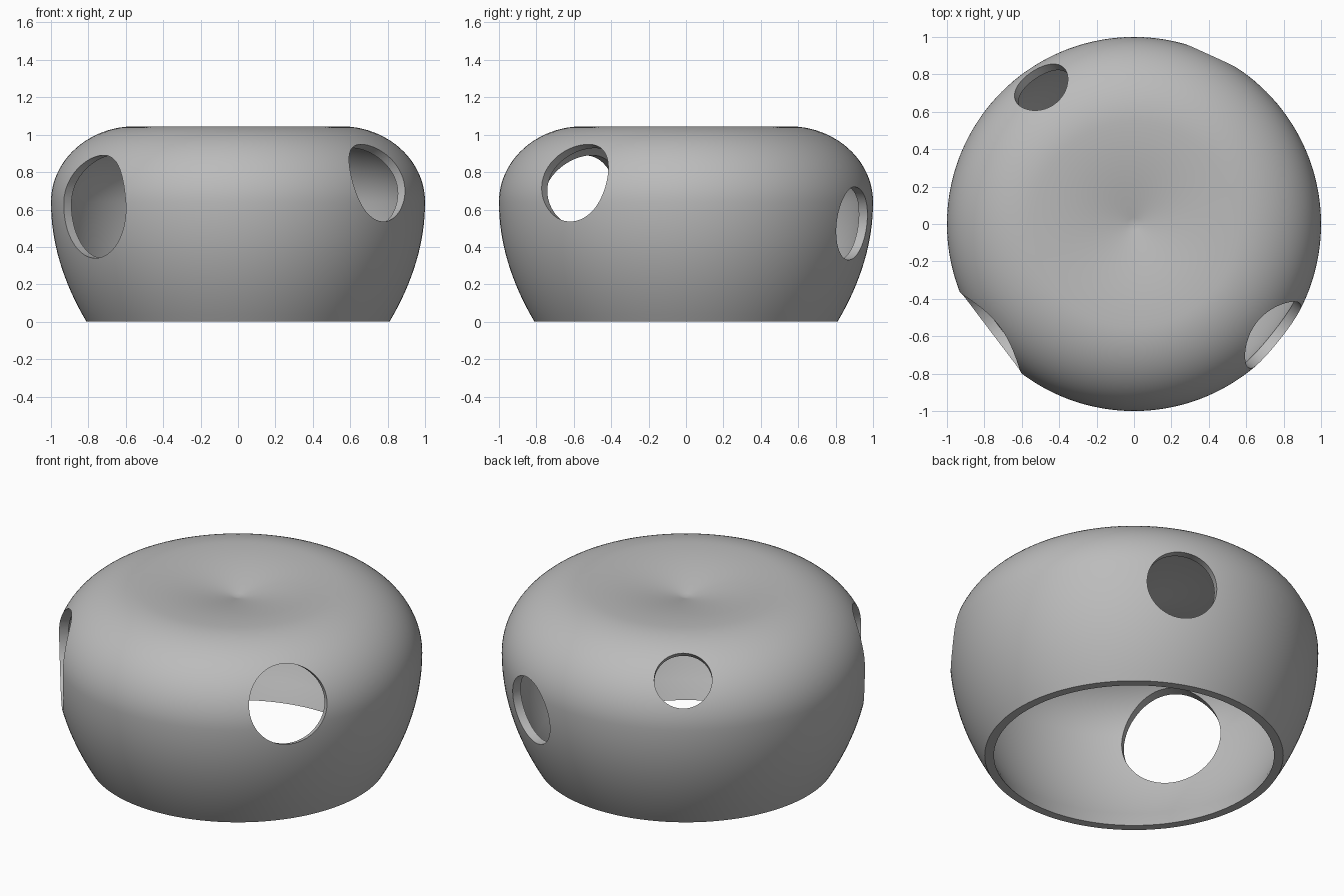
import bpy, bmesh
from math import sin, cos, pi, radians
from mathutils import Vector

cube = bpy.data.objects.get("Cube")
if cube:
    bpy.data.objects.remove(cube, do_unlink=True)

WALL = 0.05      # shell thickness
BELLY = 0.64     # height of the widest ring
TOP = 1.045      # height of the top rim
FLAT = 0.55      # radius of the top rim
DIMPLE = 0.97    # height of the dimple centre
SEGMENTS = 144

grey = bpy.data.materials.new("plain grey")
grey.use_nodes = True
colour = (0.5, 0.5, 0.5, 1)
grey.diffuse_color = colour
grey.node_tree.nodes["Principled BSDF"].inputs["Base Color"].default_value = colour


def outer_profile():
    """Points (radius, height) from the open base up to the dimple centre."""
    pts = []
    for i in range(16):                      # tapering lower wall
        t = i / 16
        pts.append(Vector((1 - 0.19 * (1 - t) ** 2, BELLY * t)))
    for i in range(24):                      # rounded shoulder
        a = i / 24 * pi / 2
        pts.append(Vector((FLAT + (1 - FLAT) * cos(a), BELLY + (TOP - BELLY) * sin(a))))
    for i in range(17):                      # dished top
        t = 1 - i / 16
        pts.append(Vector((FLAT * t, DIMPLE + (TOP - DIMPLE) * sin(t * pi / 2))))
    return pts


def inset(pts, d):
    """Offset the profile inwards, keeping its ends on the base and the axis."""
    out = []
    for i, p in enumerate(pts):
        tangent = (pts[min(i + 1, len(pts) - 1)] - pts[max(i - 1, 0)]).normalized()
        out.append(p + Vector((-tangent.y, tangent.x)) * d)
    out[0] = Vector((pts[0].x - d, 0))
    out[-1] = Vector((0, pts[-1].y - d))
    return out


def new_object(name, bm):
    mesh = bpy.data.meshes.new(name)
    bm.to_mesh(mesh)
    bm.free()
    mesh.materials.append(grey)
    obj = bpy.data.objects.new(name, mesh)
    bpy.context.collection.objects.link(obj)
    return obj


# Hollow lathed shell, open underneath
outer = outer_profile()
loop = list(reversed(inset(outer, WALL))) + outer
bm = bmesh.new()
verts = [bm.verts.new((p.x, 0, p.y)) for p in loop]
edges = [bm.edges.new(pair) for pair in zip(verts, verts[1:])]
bmesh.ops.spin(bm, geom=verts + edges, axis=(0, 0, 1), cent=(0, 0, 0),
               angle=2 * pi, steps=SEGMENTS, use_merge=True)
bmesh.ops.remove_doubles(bm, verts=bm.verts, dist=0.0001)
bmesh.ops.recalc_face_normals(bm, faces=bm.faces)
shell = new_object("hollow_shell", bm)

# Round openings: azimuth, upward tilt, distance from axis, height, radius
openings = {
    "front_right": (217.2, 0, 0.98, 0.615, 0.275),
    "front_left": (-38.5, 19, 0.97, 0.76, 0.22),
    "back_left": (65.5, -4, 0.98, 0.525, 0.196),
    "back_right": (124, 40, 0.89, 0.89, 0.157),
}
bpy.context.view_layer.objects.active = shell
for name, (azimuth, tilt, dist, height, radius) in openings.items():
    az, up = radians(azimuth), radians(tilt)
    axis = Vector((cos(az) * cos(up), sin(az) * cos(up), sin(up)))
    bm = bmesh.new()
    bmesh.ops.create_cone(bm, cap_ends=True, segments=96, radius1=radius,
                          radius2=radius, depth=0.5)
    cutter = new_object(name + "_cutter", bm)
    cutter.hide_render = True
    cutter.rotation_euler = axis.to_track_quat("Z", "Y").to_euler()
    cutter.location = (cos(az) * dist, sin(az) * dist, height)
    cut = shell.modifiers.new(name + "_opening", "BOOLEAN")
    cut.operation = "DIFFERENCE"
    cut.solver = "EXACT"
    cut.object = cutter
    bpy.context.view_layer.update()
    bpy.ops.object.modifier_apply(modifier=cut.name)
    bpy.data.objects.remove(cutter, do_unlink=True)

# Smooth walls, crisp rims
bpy.ops.object.select_all(action="DESELECT")
shell.select_set(True)
bpy.ops.object.shade_smooth_by_angle(angle=radians(35))
